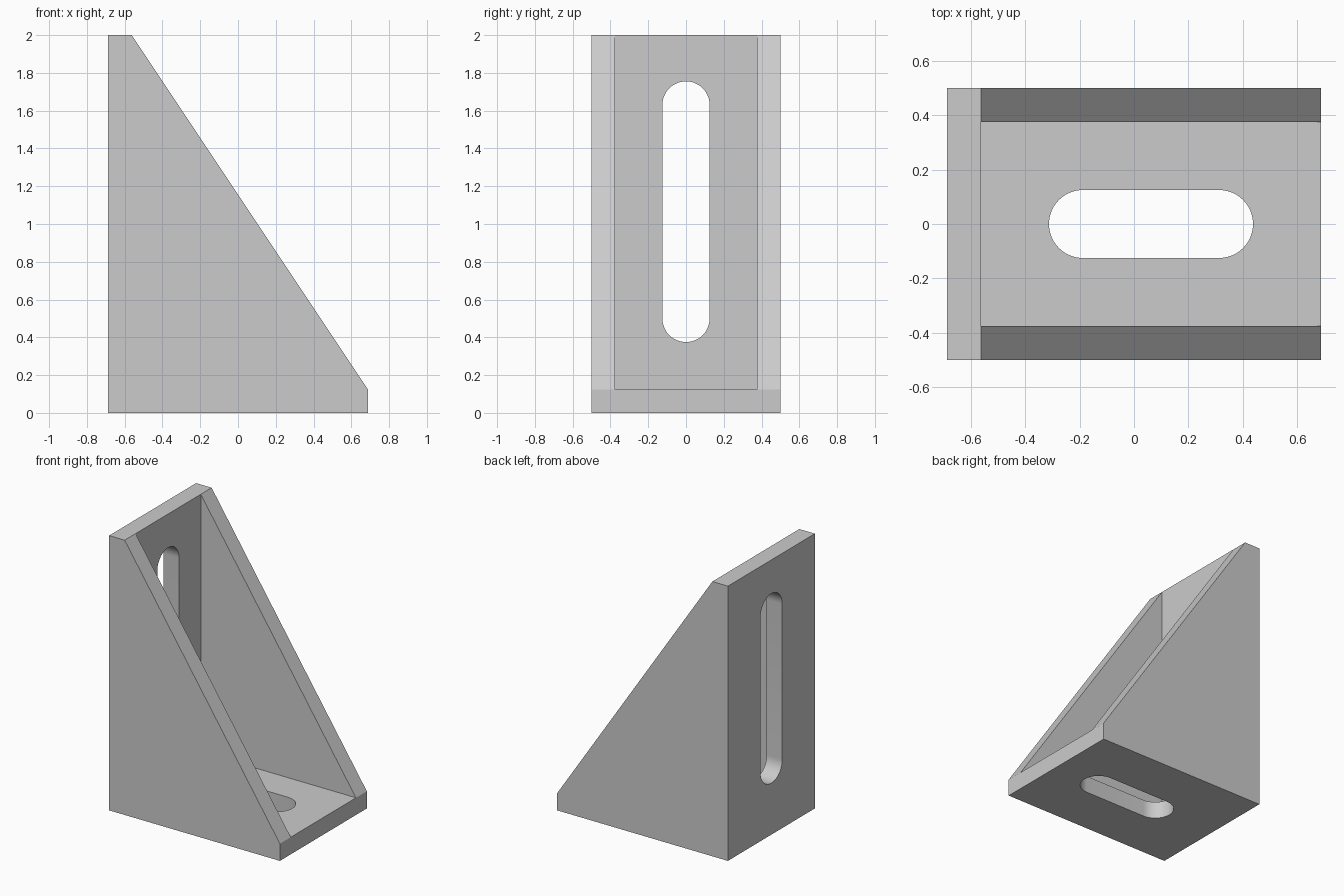
import bpy
import bmesh
from math import cos, sin, pi
from mathutils import Vector

old = bpy.data.objects.get("Cube")
if old:
    bpy.data.objects.remove(old, do_unlink=True)

HALF_LENGTH, HALF_WIDTH, HEIGHT = 0.6875, 0.5, 2.0
WALL = 0.125
SLOT_RADIUS = 0.125

grey = bpy.data.materials.new("plain_grey")
grey.use_nodes = True
colour = (0.6, 0.6, 0.6, 1)
grey.diffuse_color = colour
grey.node_tree.nodes["Principled BSDF"].inputs["Base Color"].default_value = colour


def prism(name, outline, offset):
    """Extrude a closed outline of 3D points along an offset."""
    bm = bmesh.new()
    face = bm.faces.new([bm.verts.new(p) for p in outline])
    result = bmesh.ops.extrude_face_region(bm, geom=[face], use_keep_orig=True)
    moved = [v for v in result["geom"] if isinstance(v, bmesh.types.BMVert)]
    bmesh.ops.translate(bm, verts=moved, vec=offset)
    bmesh.ops.recalc_face_normals(bm, faces=bm.faces)
    mesh = bpy.data.meshes.new(name)
    bm.to_mesh(mesh)
    bm.free()
    mesh.materials.append(grey)
    obj = bpy.data.objects.new(name, mesh)
    bpy.context.collection.objects.link(obj)
    return obj


def slot_outline(start, end, steps=24):
    """Points of a round-ended slot; the first value runs along the slot."""
    points = []
    for centre, turn in ((end - SLOT_RADIUS, -pi / 2), (start + SLOT_RADIUS, pi / 2)):
        for i in range(steps + 1):
            a = turn + pi * i / steps
            points.append((centre + SLOT_RADIUS * cos(a), SLOT_RADIUS * sin(a)))
    return points


def cut(target, cutter):
    """Subtract the cutter from the target and discard the cutter."""
    cutter.hide_render = True
    mod = target.modifiers.new("cut", "BOOLEAN")
    mod.operation = "DIFFERENCE"
    mod.solver = "EXACT"
    mod.object = cutter
    bpy.context.view_layer.objects.active = target
    bpy.ops.object.modifier_apply(modifier=mod.name)
    bpy.data.objects.remove(cutter, do_unlink=True)


# Solid wedge with blunt ends
inner_x = -HALF_LENGTH + WALL
profile = [(-HALF_LENGTH, 0), (HALF_LENGTH, 0), (HALF_LENGTH, WALL),
           (inner_x, HEIGHT), (-HALF_LENGTH, HEIGHT)]
bracket = prism("angle_bracket", [(x, -HALF_WIDTH, z) for x, z in profile],
                Vector((0, 2 * HALF_WIDTH, 0)))

# Pocket that leaves the back plate, base plate and two side gussets
inner_y = HALF_WIDTH - WALL
pocket = [(inner_x, WALL), (1, WALL), (1, 3), (inner_x, 3)]
cut(bracket, prism("pocket_cutter", [(x, -inner_y, z) for x, z in pocket],
                   Vector((0, 2 * inner_y, 0))))

# Slot through the back plate
cut(bracket, prism("back_slot_cutter",
                   [(-HALF_LENGTH - 0.1, y, z) for z, y in slot_outline(0.375, 1.755)],
                   Vector((WALL + 0.2, 0, 0))))

# Slot through the base plate
cut(bracket, prism("base_slot_cutter",
                   [(x, y, -0.1) for x, y in slot_outline(-0.3125, 0.4375)],
                   Vector((0, 0, WALL + 0.2))))

# Smooth only the rounded slot ends
bpy.ops.object.select_all(action="DESELECT")
bracket.select_set(True)
bpy.context.view_layer.objects.active = bracket
bpy.ops.object.shade_smooth_by_angle(angle=pi / 6)
